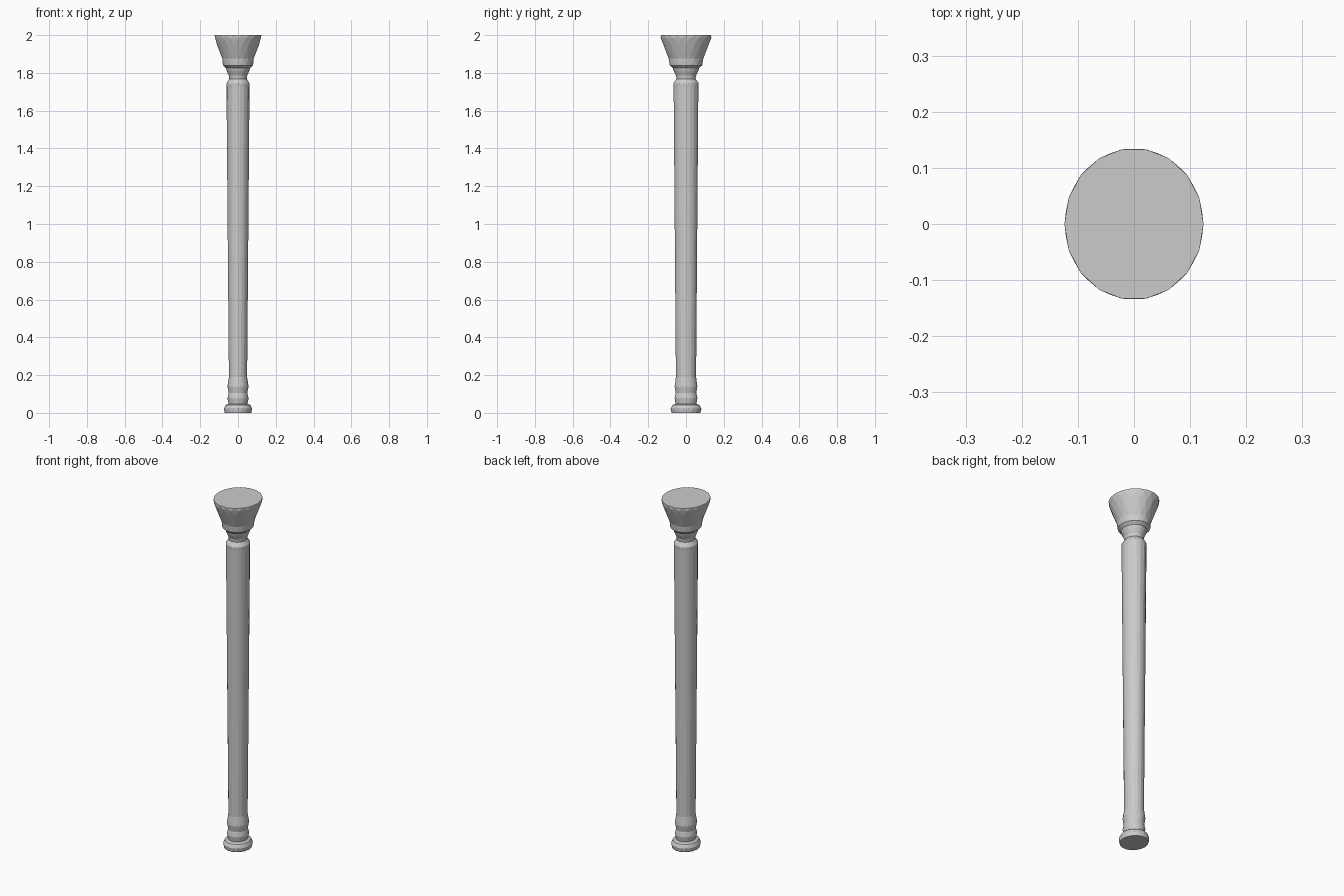
import bpy, bmesh
from math import cos, sin, pi

if "Cube" in bpy.data.objects:
    bpy.data.objects.remove(bpy.data.objects["Cube"])

SIDES = 18
DEPTH = 1.09          # the column is slightly oval, deeper in y


def faceted_lathe(name, profile, phase=0, cap_bottom=False, cap_top=False):
    """Stack rings, each turned half a step, joined by triangles (diamond facets)."""
    bm = bmesh.new()
    rings = []
    for k, (r, z) in enumerate(profile):
        off = ((k + phase) % 2) * 0.5
        rings.append([bm.verts.new((r * cos(2 * pi * (i + off) / SIDES),
                                    r * DEPTH * sin(2 * pi * (i + off) / SIDES), z))
                      for i in range(SIDES)])
    for k in range(len(rings) - 1):
        a, b = rings[k], rings[k + 1]
        s = (k + phase) % 2
        for i in range(SIDES):
            j = (i + 1) % SIDES
            bm.faces.new((a[i], a[j], b[j if s else i]))
            bm.faces.new((b[i], a[j if not s else i], b[j]))
    if cap_bottom:
        bm.faces.new(rings[0][::-1])
    if cap_top:
        bm.faces.new(rings[-1])
    bmesh.ops.recalc_face_normals(bm, faces=bm.faces)
    # open parts: make sure the sides face outward
    side = next(f for f in bm.faces if abs(f.normal.z) < 0.9)
    c = side.calc_center_median()
    if side.normal.x * c.x + side.normal.y * c.y < 0:
        bmesh.ops.reverse_faces(bm, faces=bm.faces)
    mesh = bpy.data.meshes.new(name)
    bm.to_mesh(mesh)
    bm.free()
    obj = bpy.data.objects.new(name, mesh)
    bpy.context.collection.objects.link(obj)
    return obj


# foot with turned mouldings
base = [(0.071, 0), (0.075, 0.022), (0.066, 0.042), (0.051, 0.048),
        (0.056, 0.078), (0.050, 0.105), (0.056, 0.14), (0.049, 0.19)]
# long shaft, widening slightly upward
shaft = [base[-1], (0.061, 1.725)]
# neck ring and flared capital
capital = [shaft[-1], (0.062, 1.745), (0.047, 1.768), (0.049, 1.785),
           (0.060, 1.81), (0.064, 1.825), (0.080, 1.84), (0.084, 1.875),
           (0.110, 1.945), (0.123, 1.985), (0.124, 2.0)]

faceted_lathe("column_base", base, cap_bottom=True)
faceted_lathe("column_shaft", shaft, phase=len(base) - 1)
faceted_lathe("column_capital", capital, phase=len(base), cap_top=True)
